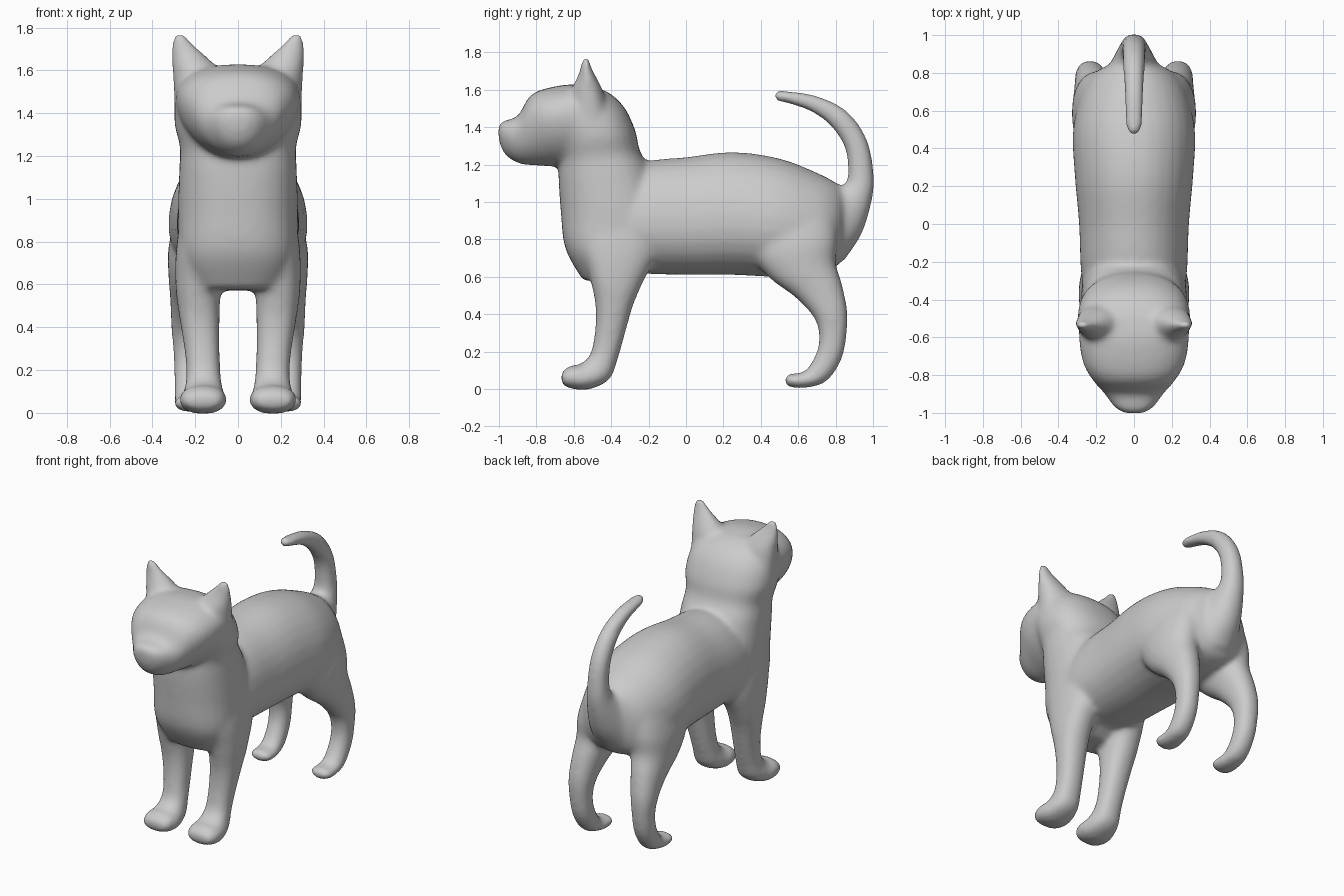
import bpy, bmesh
from math import cos, sin, pi
from mathutils import Vector

N, STEPS = 28, 5
bm = bmesh.new()


def spow(v, e):
    return (abs(v) ** e) * (1 if v >= 0 else -1)


def spline(a, b, c, d, t):
    return 0.5 * (2 * b + (c - a) * t + (2 * a - 5 * b + 4 * c - d) * t * t
                  + (3 * b - a - 3 * c + d) * t ** 3)


def loft(sections, side=1, power=2.3, taper=0):
    """Each section: edge A (y, z), edge B (y, z), x range. Taper widens towards A."""
    secs = [sections[0]] + sections + [sections[-1]]
    fine = []
    for i in range(1, len(secs) - 2):
        for s in range(STEPS):
            fine.append([spline(*q, s / STEPS) for q in zip(*secs[i - 1:i + 3])])
    fine.append(sections[-1])
    rings = []
    for ay, az, by, bz, x0, x1 in fine:
        ring = []
        for k in range(N):
            t = 2 * pi * k / N
            c, s = spow(cos(t), 2 / power), spow(sin(t), 2 / power)
            ring.append(bm.verts.new(Vector((
                side * ((x0 + x1) / 2 + c * (1 - taper * s) * (x1 - x0) / 2),
                (ay + by) / 2 + s * (by - ay) / 2,
                (az + bz) / 2 + s * (bz - az) / 2))))
        rings.append(ring)
    for r, q in zip(rings, rings[1:]):
        for k in range(N):
            j = (k + 1) % N
            bm.faces.new((r[k], r[j], q[j], q[k]))
    bm.faces.new(rings[0])
    bm.faces.new(rings[-1])


def centred(rows):
    return [(a, b, c, d, -w, w) for a, b, c, d, w in rows]


# torso, a little narrower along the back
loft(centred([
    (-.50, 1.10, -.50, .66, .25), (-.25, 1.21, -.25, .62, .28),
    (0, 1.24, 0, .61, .29), (.25, 1.267, .25, .61, .312),
    (.50, 1.233, .48, .60, .322), (.70, 1.157, .68, .61, .28),
    (.80, 1.105, .80, .65, .21), (.86, 1.06, .85, .75, .10)]), power=2.15, taper=-.1)

# chest, neck and skull
loft(centred([
    (-.55, .58, -.35, .57, .18), (-.645, .75, -.20, .68, .265),
    (-.67, .95, -.10, .88, .28), (-.682, 1.13, -.18, 1.15, .275),
    (-.68, 1.22, -.245, 1.27, .272), (-.70, 1.32, -.27, 1.38, .297),
    (-.76, 1.45, -.325, 1.50, .29), (-.77, 1.56, -.405, 1.58, .24),
    (-.68, 1.62, -.50, 1.62, .13)]), power=2.35)

# face and muzzle, narrower at the chin
loft(centred([
    (-1.005, 1.41, -1.0, 1.32, .045), (-.975, 1.435, -.965, 1.25, .10),
    (-.90, 1.46, -.89, 1.205, .155), (-.84, 1.56, -.80, 1.195, .215),
    (-.76, 1.605, -.68, 1.19, .265), (-.60, 1.63, -.56, 1.2, .285),
    (-.45, 1.605, -.50, 1.2, .26)]), power=2.2, taper=.2)

# tail
loft(centred([
    (.72, 1.0, .84, .68, .16), (.80, 1.08, .94, .83, .11),
    (.855, 1.10, .997, 1.02, .078), (.866, 1.18, 1.005, 1.15, .067),
    (.845, 1.30, .968, 1.335, .062), (.765, 1.415, .863, 1.485, .057),
    (.66, 1.487, .71, 1.565, .051), (.55, 1.525, .56, 1.592, .046),
    (.495, 1.537, .495, 1.597, .038), (.472, 1.552, .472, 1.585, .02)]), power=2.1)

for side in (-1, 1):
    # front leg and paw
    loft([
        (-.50, 1.1, -.20, 1.0, .05, .24), (-.57, .82, -.15, .76, .04, .287),
        (-.52, .62, -.235, .56, .078, .292),
        (-.485, .45, -.285, .44, .085, .274), (-.488, .30, -.33, .28, .085, .25),
        (-.515, .18, -.365, .16, .08, .242), (-.575, .13, -.41, .05, .065, .257),
        (-.61, .128, -.53, -.004, .052, .275), (-.65, .105, -.64, .01, .07, .26),
        (-.67, .08, -.665, .035, .11, .23)], side)
    # hind leg and paw
    loft([
        (.42, 1.12, .76, 1.05, .05, .19), (.34, .97, .79, .95, .05, .275),
        (.34, .75, .81, .80, .05, .325),
        (.44, .60, .80, .68, .08, .325), (.585, .49, .835, .56, .12, .317),
        (.685, .38, .863, .42, .15, .312), (.712, .28, .86, .30, .163, .303),
        (.695, .19, .833, .16, .163, .298), (.645, .105, .75, .04, .158, .297),
        (.60, .085, .63, .005, .15, .298), (.55, .083, .55, .012, .155, .295),
        (.53, .065, .53, .03, .19, .265)], side, 2.2)
    # ear
    loft([
        (-.63, 1.42, -.40, 1.42, .06, .295), (-.625, 1.53, -.425, 1.53, .06, .302),
        (-.615, 1.60, -.445, 1.60, .085, .307), (-.585, 1.66, -.475, 1.66, .14, .31),
        (-.565, 1.72, -.505, 1.72, .205, .31), (-.555, 1.776, -.52, 1.776, .25, .302)],
        side, 2, -.1)

bmesh.ops.recalc_face_normals(bm, faces=bm.faces[:])
mesh = bpy.data.meshes.new("cat")
bm.to_mesh(mesh)
bm.free()
cat = bpy.data.objects.new("cat", mesh)
bpy.context.collection.objects.link(cat)

# fuse the parts into one soft skin
fuse = cat.modifiers.new("fuse", 'REMESH')
fuse.mode = 'VOXEL'
fuse.voxel_size = 0.014
fuse.use_smooth_shade = True
soft = cat.modifiers.new("soften", 'SMOOTH')
soft.factor = 0.5
soft.iterations = 20
